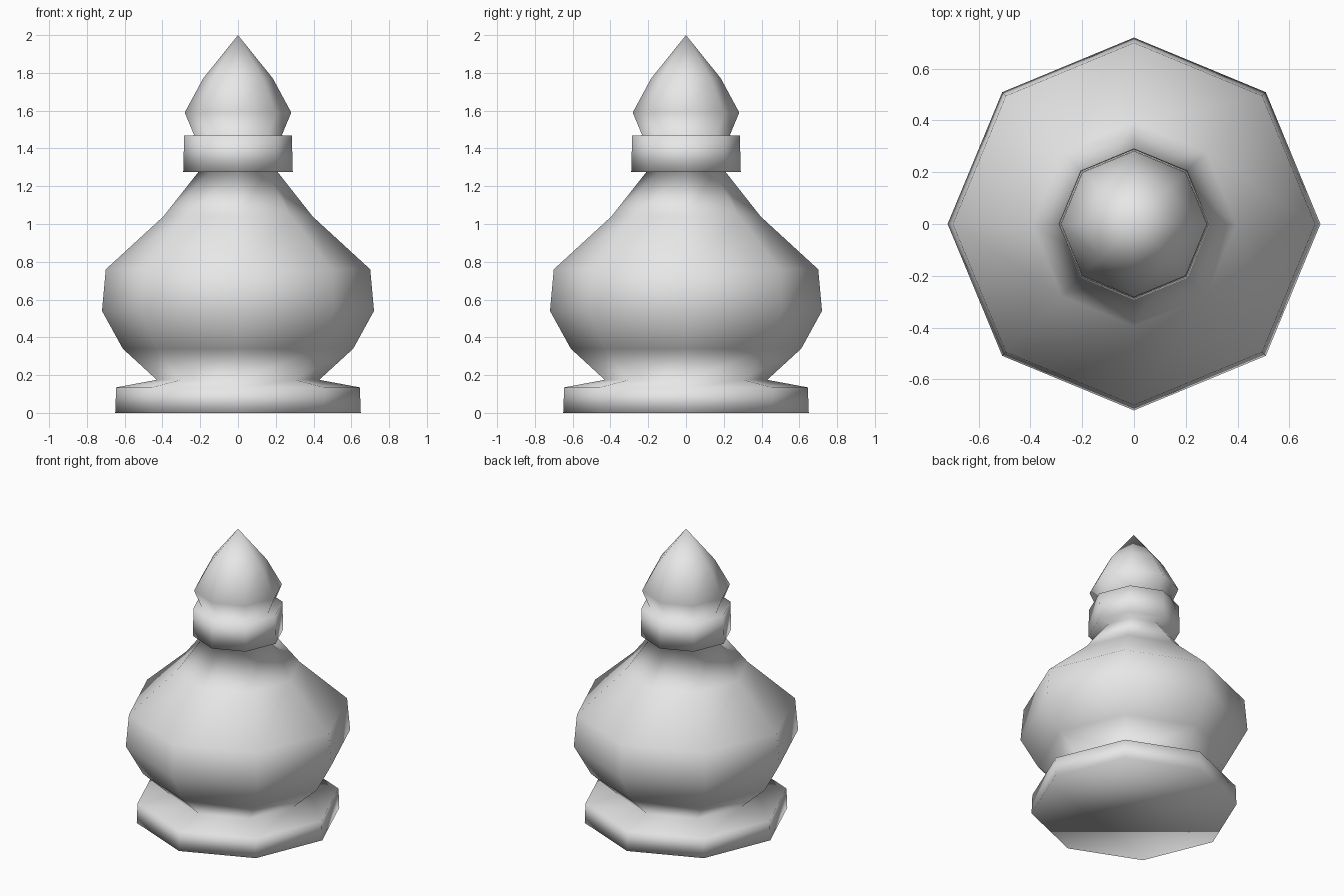
import bpy
import bmesh
from math import cos, sin, tau

SIDES = 8

cube = bpy.data.objects.get("Cube")
if cube:
    bpy.data.objects.remove(cube, do_unlink=True)

grey = bpy.data.materials.new("plain_grey")
grey.use_nodes = True
grey.diffuse_color = (0.8, 0.8, 0.8, 1)
grey.node_tree.nodes["Principled BSDF"].inputs["Base Color"].default_value = (0.8, 0.8, 0.8, 1)

# Turned outline of each section as (radius, height), bottom to top
base = [(0.65, 0.0), (0.645, 0.135)]
bulb = [(0.43, 0.175), (0.61, 0.34), (0.72, 0.54), (0.70, 0.76), (0.395, 1.04), (0.21, 1.275)]
collar = [(0.29, 1.275), (0.285, 1.468)]
bud = [(0.232, 1.47), (0.282, 1.59), (0.185, 1.77)]
TIP = 2.0


def turn(name, outline, tip):
    """Revolve an outline into one faceted, closed, smooth-shaded surface."""
    bm = bmesh.new()
    rings = [[bm.verts.new((r * cos(tau * i / SIDES), r * sin(tau * i / SIDES), z))
              for i in range(SIDES)] for r, z in outline]
    # Side walls
    for low, high in zip(rings, rings[1:]):
        for i in range(SIDES):
            j = (i + 1) % SIDES
            bm.faces.new((low[i], low[j], high[j], high[i]))
    # Pointed top and flat underside
    apex = bm.verts.new((0, 0, tip))
    for i in range(SIDES):
        bm.faces.new((rings[-1][i], rings[-1][(i + 1) % SIDES], apex))
    bm.faces.new(rings[0][::-1])
    for face in bm.faces:
        face.smooth = True
    mesh = bpy.data.meshes.new(name)
    bm.to_mesh(mesh)
    bm.free()
    mesh.materials.append(grey)
    obj = bpy.data.objects.new(name, mesh)
    bpy.context.collection.objects.link(obj)
    return obj


# One continuous turned piece: plinth, bulb, collar and pointed bud
turn("turned_finial", base + bulb + collar + bud, TIP)
